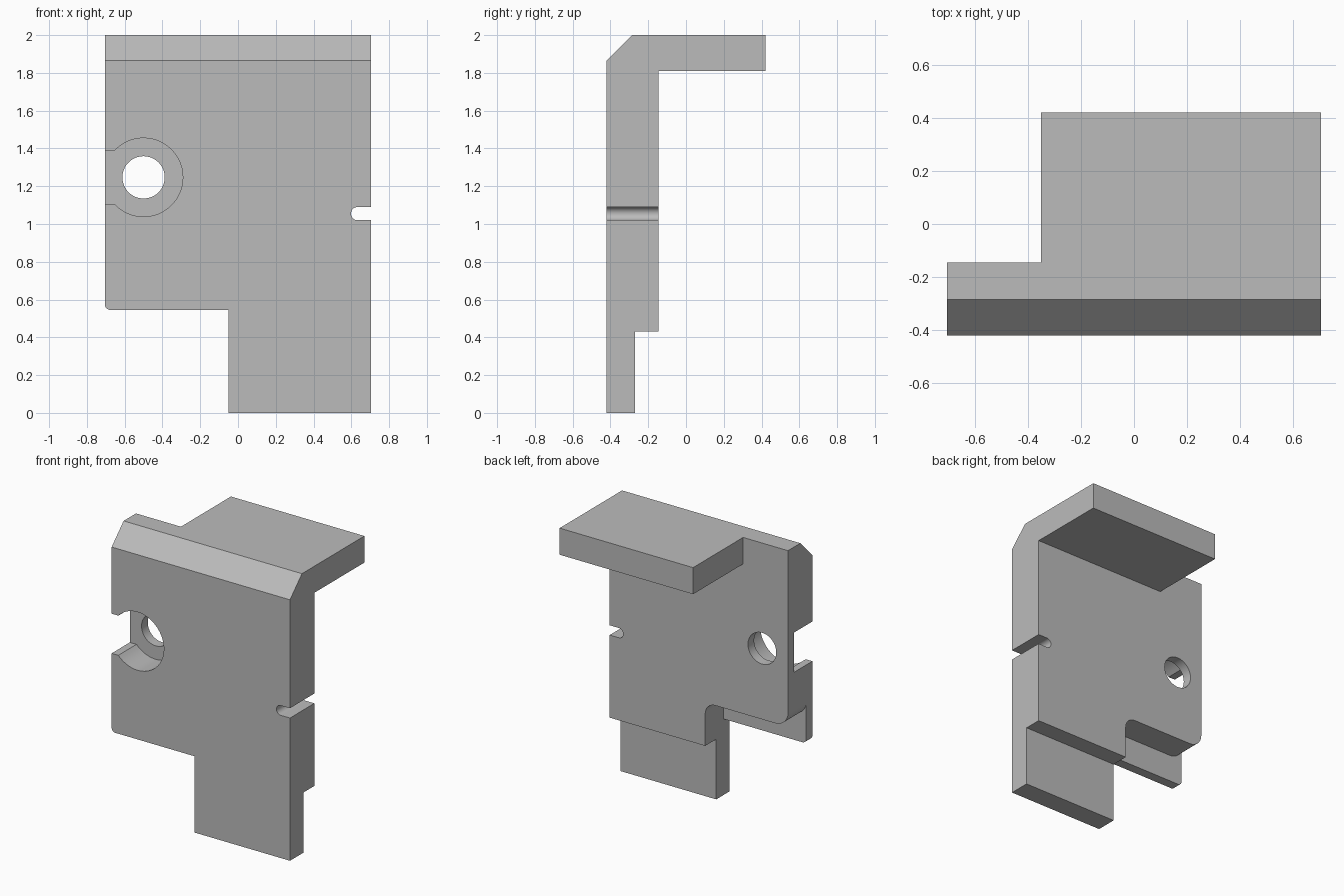
import bpy, bmesh
from math import cos, sin, radians
from mathutils import Vector

cube = bpy.data.objects.get("Cube")
if cube:
    bpy.data.objects.remove(cube, do_unlink=True)

grey = bpy.data.materials.new("plain grey")
grey.use_nodes = True
colour = (0.5, 0.5, 0.5, 1)
grey.diffuse_color = colour
grey.node_tree.nodes["Principled BSDF"].inputs["Base Color"].default_value = colour


def arc(cx, cz, r, start, end, steps):
    """Points along an arc, angles in degrees."""
    angles = [radians(start + (end - start) * i / steps) for i in range(steps + 1)]
    return [(cx + r * cos(a), cz + r * sin(a)) for a in angles]


def prism(name, outline, axis, low, high):
    """Extrude an outline along x (outline is y, z) or y (outline is x, z)."""
    def place(a, b, depth):
        return Vector((depth, a, b)) if axis == "x" else Vector((a, depth, b))
    bm = bmesh.new()
    face = bm.faces.new([bm.verts.new(place(a, b, low)) for a, b in outline])
    grown = bmesh.ops.extrude_face_region(bm, geom=[face])["geom"]
    shift = place(0, 0, high - low)
    bmesh.ops.translate(bm, vec=shift, verts=[v for v in grown if isinstance(v, bmesh.types.BMVert)])
    bmesh.ops.recalc_face_normals(bm, faces=bm.faces[:])
    mesh = bpy.data.meshes.new(name)
    bm.to_mesh(mesh)
    bm.free()
    mesh.materials.append(grey)
    obj = bpy.data.objects.new(name, mesh)
    bpy.context.collection.objects.link(obj)
    return obj


# Wall, leg and top flange share one chamfered side profile
bracket = prism("bracket", [
    (-.42, 0), (-.27, 0), (-.27, .43), (-.145, .43), (-.145, 1.81),
    (.42, 1.81), (.42, 2), (-.285, 2), (-.42, 1.865)], "x", -.705, .705)
bpy.context.view_layer.objects.active = bracket
bracket.select_set(True)


def cut(name, outline, low, high):
    cutter = prism(name, outline, "y", low, high)
    cutter.hide_render = True
    mod = bracket.modifiers.new(name, "BOOLEAN")
    mod.operation, mod.solver, mod.object = "DIFFERENCE", "EXACT", cutter
    bpy.ops.object.modifier_apply(modifier=name)
    bpy.data.objects.remove(cutter, do_unlink=True)


# Shorter flange on one side
cut("flange_cutter", [(-.9, 1.7), (-.35, 1.7), (-.35, 2.1), (-.9, 2.1)], -.145, .6)

# Space beside the leg, leaving a small rounded corner
cut("leg_side_cutter", [(-.9, -.1), (-.05, -.1), (-.05, .545)]
    + arc(-.675, .575, .03, 270, 180, 6) + [(-.9, .575)], -.6, .1)

# Rounded recess behind the thin front lip
cut("lip_cutter", [(-.9, .3), (-.05, .3)] + arc(-.13, .66, .08, 0, 90, 8)
    + arc(-.605, .84, .1, 270, 180, 8) + [(-.9, .84)], -.35, .1)

# Round-ended notch through the edge
cut("notch_cutter", [(.9, 1.09)] + arc(.633, 1.055, .035, 90, 270, 16) + [(.9, 1.02)], -.6, .1)

# Round pocket open to the side, with a through hole
cut("pocket_cutter", [(-.9, 1.105)] + arc(-.5, 1.247, .208, -137, 137, 40)
    + [(-.9, 1.389)], -.6, -.215)
cut("hole_cutter", arc(-.5, 1.247, .112, 0, 360, 48)[:-1], -.6, .1)

bpy.ops.object.shade_smooth_by_angle(angle=radians(25))
